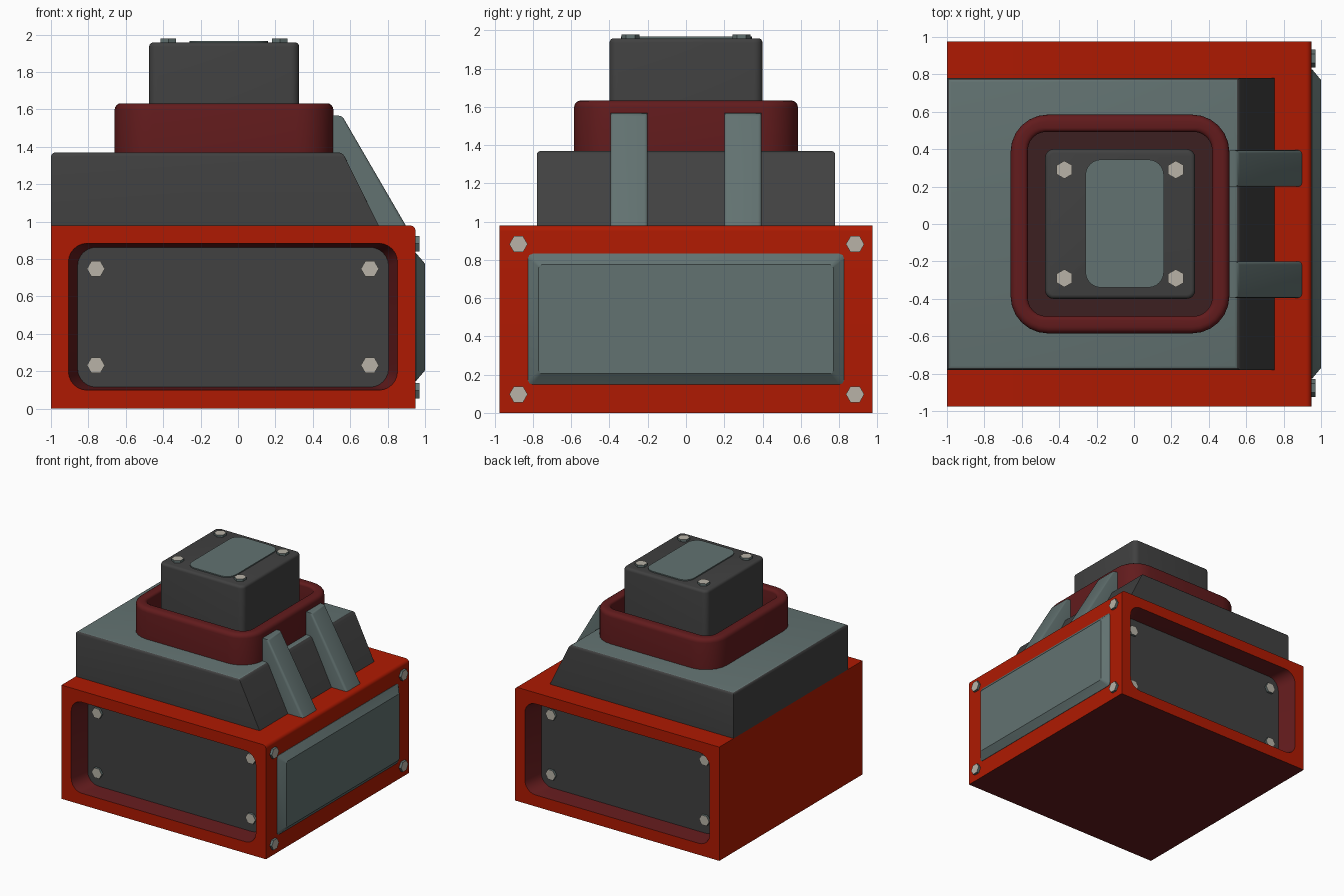
import bpy, bmesh, math

if "Cube" in bpy.data.objects:
    bpy.data.objects.remove(bpy.data.objects["Cube"])

def material(name, r, g, b):
    m = bpy.data.materials.new(name)
    m.diffuse_color = (r, g, b, 1)
    m.use_nodes = True
    m.node_tree.nodes["Principled BSDF"].inputs["Base Color"].default_value = m.diffuse_color
    return m

RED = material("red_paint", 0.425, 0.01, 0.0005)
MAROON = material("maroon", 0.122, 0.011, 0.012)
FLOOR = material("dark_maroon", 0.045, 0.014, 0.015)
DARK = material("dark_grey", 0.052, 0.052, 0.052)
SLATE = material("slate", 0.122, 0.168, 0.164)
BOLT = material("pale_metal", 0.48, 0.45, 0.39)

def finish(name, bm, mats):
    bmesh.ops.remove_doubles(bm, verts=bm.verts, dist=1e-5)
    bmesh.ops.recalc_face_normals(bm, faces=bm.faces)
    me = bpy.data.meshes.new(name)
    bm.to_mesh(me)
    bm.free()
    for m in mats:
        me.materials.append(m)
    ob = bpy.data.objects.new(name, me)
    bpy.context.collection.objects.link(ob)
    bpy.ops.object.select_all(action='DESELECT')
    ob.select_set(True)
    bpy.context.view_layer.objects.active = ob
    bpy.ops.object.shade_smooth_by_angle(angle=math.radians(32))
    return ob

def rrect(u0, u1, v0, v1, r, n=6):
    """Rounded rectangle points; r is one radius or four."""
    rs = r if isinstance(r, tuple) else (r,) * 4
    corners = [(u1, v0, -1, 1), (u1, v1, -1, -1), (u0, v1, 1, -1), (u0, v0, 1, 1)]
    pts = []
    for i, (u, v, su, sv) in enumerate(corners):
        for k in range(n + 1):
            a = math.pi / 2 * (i - 1 + k / n)
            pts.append((u + rs[i] * (su + math.cos(a)), v + rs[i] * (sv + math.sin(a))))
    return pts

# placing (u, v, depth) on the three axes
def along_x(u, v, d): return (d, u, v)
def along_y(u, v, d): return (u, d, v)
def along_z(u, v, d): return (u, v, d)

def loft(name, rings, place, mats, bands=None, rule=None):
    """Closed skin through rings [(points, depth)]; bands = slot of first cap, each band, last cap."""
    bm = bmesh.new()
    loops = [[bm.verts.new(place(u, v, d)) for u, v in pts] for pts, d in rings]
    bands = bands or [0] * (len(rings) + 1)
    bm.faces.new(loops[0]).material_index = bands[0]
    bm.faces.new(loops[-1]).material_index = bands[-1]
    n = len(loops[0])
    for i, (a, b) in enumerate(zip(loops, loops[1:])):
        for k in range(n):
            f = bm.faces.new((a[k], a[(k + 1) % n], b[(k + 1) % n], b[k]))
            f.material_index = bands[i + 1]
    if rule:
        for f in bm.faces:
            f.material_index = rule(f)
    return finish(name, bm, mats)

def prism(name, profile, y0, y1, bevel, pick, mats, rule=None):
    """Side profile extruded along y, with chosen edges rounded."""
    bm = bmesh.new()
    f = bm.faces.new([bm.verts.new((x, y0, z)) for x, z in profile])
    ext = bmesh.ops.extrude_face_region(bm, geom=[f])
    for v in ext['geom']:
        if isinstance(v, bmesh.types.BMVert):
            v.co.y = y1
    bmesh.ops.recalc_face_normals(bm, faces=bm.faces)
    edges = [e for e in bm.edges if pick([v.co for v in e.verts])]
    bmesh.ops.bevel(bm, geom=edges, offset=bevel, segments=3, profile=0.5, affect='EDGES')
    bm.normal_update()
    if rule:
        for f in bm.faces:
            f.material_index = rule(f)
    return finish(name, bm, mats)

def bolt(name, u, v, d0, d1, place, turn=0.0):
    """Hexagonal head: pale cap, slate sides."""
    hexa = [(u + 0.048 * math.cos(turn + k * math.pi / 3),
             v + 0.048 * math.sin(turn + k * math.pi / 3)) for k in range(6)]
    loft(name, [(hexa, d0), (hexa, d1)], place, [BOLT, SLATE], [0, 1, 0])

# base box with tapered recesses in front and back, maroon underside
outer = rrect(-1, 0.949, 0, 0.98, (0, 0.03, 0, 0))
opening = rrect(-0.907, 0.853, 0.099, 0.884, 0.1)
panel = rrect(-0.858, 0.805, 0.115, 0.863, 0.1)
Y, P = 0.975, 0.82
base_bands = [2, 1, 0, 0, 0, 1, 2]
base = loft("base_box",
            [(panel, -P), (opening, -Y), (outer, -Y), (outer, Y), (opening, Y), (panel, P)],
            along_y, [RED, MAROON, DARK], base_bands)
for f in base.data.polygons:
    if f.center.z < 0.001:
        f.material_index = 1
for s, side in ((-1, "front"), (1, "back")):
    for x in (-0.76, 0.705):
        for z in (0.232, 0.748):
            bolt(side + "_panel_bolt", x, z, s * (P - 0.005), s * (P + 0.02), along_y)

# raised plate and bolts on the right side
plate = rrect(-0.827, 0.827, 0.148, 0.832, 0.025, 2)
loft("right_plate",
     [(plate, 0.94), (plate, 0.952), (rrect(-0.77, 0.77, 0.205, 0.775, 0.015, 2), 1.0)],
     along_x, [SLATE])
for y in (-0.876, 0.884):
    for z in (0.097, 0.882):
        bolt("right_bolt", y, z, 0.94, 0.97, along_x)

# sloped deck, slate on top
prism("deck", [(-1, 0.98), (0.752, 0.98), (0.56, 1.37), (-1, 1.37)], -0.78, 0.78, 0.022,
      lambda c: min(p.z for p in c) > 1.2, [DARK, SLATE],
      lambda f: 1 if f.normal.z > 0.95 else 0)

# slanted braces against the collar
for s, side in ((-1, "front"), (1, "back")):
    prism(side + "_brace",
          [(0.46, 1.35), (0.56, 1.35), (0.74, 0.98), (0.897, 0.98), (0.556, 1.567), (0.46, 1.567)],
          s * 0.2, s * 0.395, 0.018,
          lambda c: max(p.z for p in c) > 1.5 and min(p.x for p in c) > 0.5, [SLATE])

# collar ring around the top block
def collar_ring(i, r):
    return rrect(-0.66 + i, 0.51 - i, -0.585 + i, 0.585 - i, r)

rings = [(collar_ring(0, 0.2), 1.36)]
for k in range(5):
    a = k * math.pi / 8
    i = 0.035 * (1 - math.cos(a))
    rings.append((collar_ring(i, 0.2 - i), 1.598 + 0.035 * math.sin(a)))
for k in range(5):
    a = k * math.pi / 8
    rings.append((collar_ring(0.07 + 0.022 * math.sin(a), 0.1), 1.611 + 0.022 * math.cos(a)))
rings.append((collar_ring(0.092, 0.1), 1.45))
loft("collar", rings, along_z, [MAROON, FLOOR], [0] * len(rings) + [1])

# top block with rounded upper edge
rings = [(rrect(-0.475, 0.327, -0.4, 0.4, 0.045), 1.44)]
for k in range(5):
    a = k * math.pi / 8
    i = 0.022 * (1 - math.cos(a))
    rings.append((rrect(-0.475 + i, 0.327 - i, -0.4 + i, 0.4 - i, 0.045 - i),
                  1.936 + 0.022 * math.sin(a)))
loft("top_block", rings, along_z, [DARK])

# top plate and bolts
plate = rrect(-0.26, 0.16, -0.34, 0.345, 0.085)
loft("top_plate", [(plate, 1.95), (plate, 1.967)], along_z, [SLATE])
for x in (-0.372, 0.224):
    for y in (-0.29, 0.29):
        bolt("top_bolt", x, y, 1.95, 1.978, along_z, math.pi / 2)
